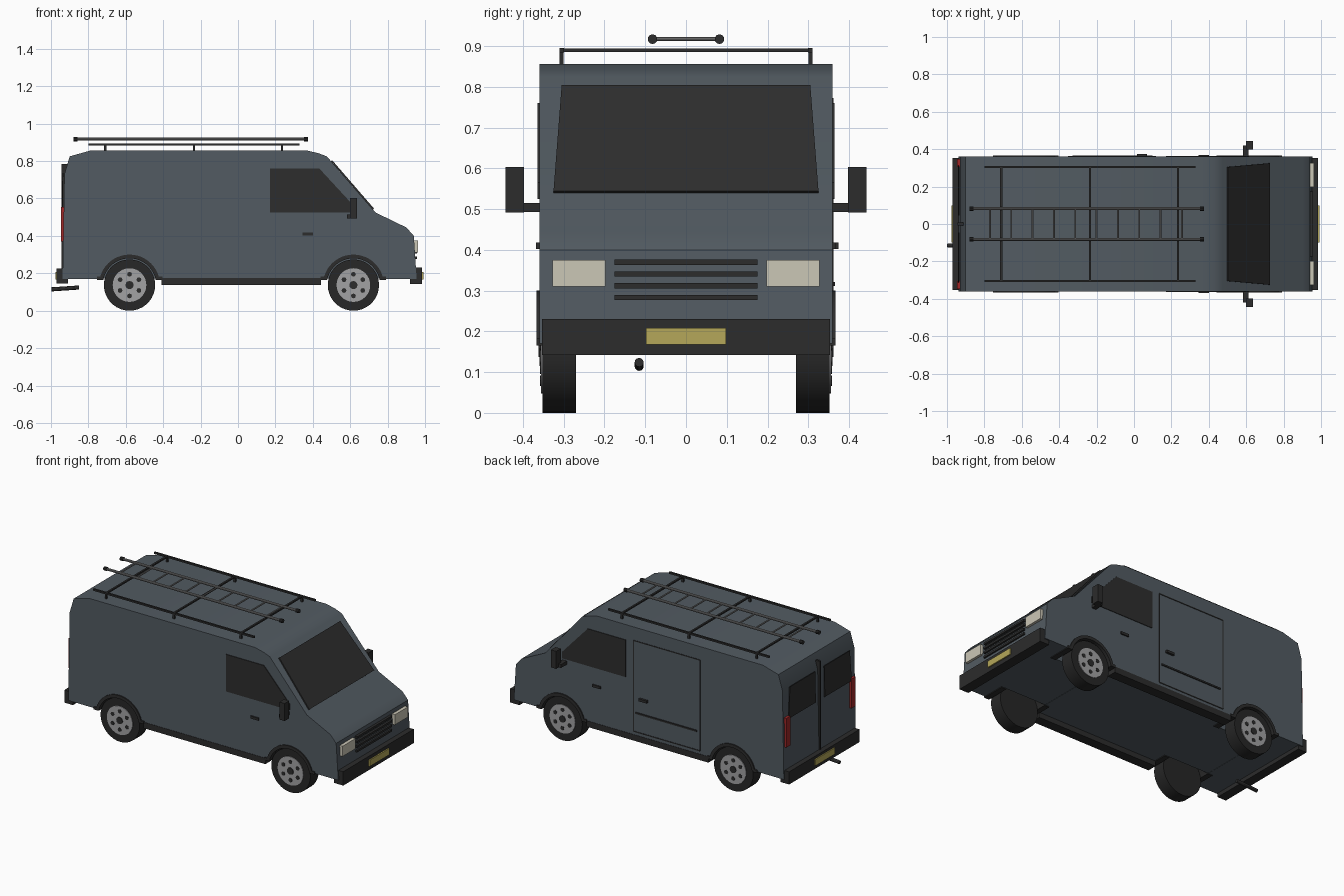
import bpy
import bmesh
from math import cos, sin, pi, sqrt
from mathutils import Vector

cube = bpy.data.objects.get("Cube")
if cube:
    bpy.data.objects.remove(cube)


def material(name, r, g, b):
    m = bpy.data.materials.new(name)
    m.use_nodes = True
    m.diffuse_color = (r, g, b, 1)
    m.node_tree.nodes["Principled BSDF"].inputs["Base Color"].default_value = (r, g, b, 1)
    return m


PAINT = material("slate paint", 0.085, 0.105, 0.122)
TRIM = material("black trim", 0.025, 0.025, 0.025)
GLASS = material("dark glass", 0.027, 0.027, 0.027)
RUBBER = material("tyre rubber", 0.02, 0.02, 0.02)
ALLOY = material("wheel alloy", 0.36, 0.36, 0.37)
LAMP = material("headlight cream", 0.6, 0.57, 0.47)
YELLOW = material("plate yellow", 0.46, 0.39, 0.1)
RED = material("tail light red", 0.35, 0.02, 0.02)
STEEL = material("ladder steel", 0.2, 0.2, 0.2)


def finish(name, bm, mat, smooth=False):
    bmesh.ops.recalc_face_normals(bm, faces=bm.faces)
    mesh = bpy.data.meshes.new(name)
    bm.to_mesh(mesh)
    bm.free()
    mesh.materials.append(mat)
    ob = bpy.data.objects.new(name, mesh)
    bpy.context.collection.objects.link(ob)
    if smooth:
        bpy.ops.object.select_all(action='DESELECT')
        ob.select_set(True)
        bpy.context.view_layer.objects.active = ob
        bpy.ops.object.shade_smooth_by_angle(angle=pi / 6)
    return ob


def prism(name, points, push, mat, smooth=False):
    """Extrude a planar outline along a vector."""
    bm = bmesh.new()
    face = bm.faces.new([bm.verts.new(p) for p in points])
    ext = bmesh.ops.extrude_face_region(bm, geom=[face])
    moved = [v for v in ext["geom"] if isinstance(v, bmesh.types.BMVert)]
    bmesh.ops.translate(bm, verts=moved, vec=push)
    if face.is_valid and all(len(e.link_faces) < 2 for e in face.edges):
        bm.faces.new([v for v in face.verts])
    return finish(name, bm, mat, smooth)


def side_prism(name, outline, y0, y1, mat, smooth=False):
    return prism(name, [(x, y0, z) for x, z in outline], (0, y1 - y0, 0), mat, smooth)


def box(name, xs, ys, zs, mat):
    outline = [(xs[0], zs[0]), (xs[1], zs[0]), (xs[1], zs[1]), (xs[0], zs[1])]
    return side_prism(name, outline, ys[0], ys[1], mat)


def rod(name, a, b, radius, mat, sides=12):
    a, b = Vector(a), Vector(b)
    bm = bmesh.new()
    bmesh.ops.create_cone(bm, cap_ends=True, segments=sides, radius1=radius,
                          radius2=radius, depth=(b - a).length)
    turn = (b - a).to_track_quat('Z', 'Y').to_matrix()
    bmesh.ops.rotate(bm, verts=bm.verts, matrix=turn)
    bmesh.ops.translate(bm, verts=bm.verts, vec=(a + b) / 2)
    return finish(name, bm, mat, True)


FLOOR, HALF = 0.17, 0.36
AXLES = {"rear": -0.58, "front": 0.617}
AXLE_Z, WELL = 0.137, 0.15


def arc(cx, radius, floor, steps=20):
    """Arch points from -x to +x, ending at the given floor height."""
    start = sqrt(radius ** 2 - (floor - AXLE_Z) ** 2)
    low = pi - math_angle(start, floor - AXLE_Z)
    high = pi - low
    return [(cx + radius * cos(low + (high - low) * i / steps),
             AXLE_Z + radius * sin(low + (high - low) * i / steps)) for i in range(steps + 1)]


def math_angle(x, z):
    return Vector((1, 0)).angle(Vector((x, z)))


# Body shell with wheel openings in its side outline
shell = [(-0.938, FLOOR)] + arc(AXLES["rear"], WELL, FLOOR) + arc(AXLES["front"], WELL, FLOOR)
shell += [(0.955, FLOOR), (0.94, 0.40), (0.90, 0.445), (0.735, 0.525), (0.475, 0.825),
          (0.43, 0.842), (0.37, 0.856), (-0.79, 0.856), (-0.90, 0.825), (-0.928, 0.73)]
side_prism("body", shell, -HALF, HALF, PAINT, True)

# Windscreen
screen = [(0.497, -0.305, 0.80), (0.497, 0.305, 0.80), (0.722, 0.325, 0.54), (0.722, -0.325, 0.54)]
prism("windscreen", screen, (0.006, 0, 0.005), GLASS)

# Parts that repeat on both sides
for s, side in ((-1, "near"), (1, "far")):
    window = [(0.17, 0.525), (0.615, 0.525), (0.615, 0.565), (0.435, 0.76), (0.17, 0.76)]
    side_prism(side + "_door_window", window, s * (HALF - 0.002), s * 0.364, GLASS)
    box(side + "_door_handle", (0.345, 0.40), (s * 0.355, s * 0.368), (0.402, 0.418), TRIM)
    box(side + "_sill", (-0.41, 0.445), (s * 0.30, s * 0.362), (0.137, 0.175), TRIM)
    box(side + "_mirror_arm", (0.583, 0.612), (s * 0.35, s * 0.42), (0.493, 0.515), TRIM)
    box(side + "_mirror", (0.6, 0.637), (s * 0.397, s * 0.443), (0.492, 0.603), TRIM)
    box(side + "_headlight", (0.93, 0.962), (s * 0.197, s * 0.327), (0.31, 0.375), LAMP)
    box(side + "_tail_light", (-0.947, -0.92), (s * 0.305, s * 0.347), (0.37, 0.555), RED)
    rear_pane = [(-0.937, s * 0.045, 0.54), (-0.937, s * 0.315, 0.54),
                 (-0.934, s * 0.3, 0.735), (-0.934, s * 0.045, 0.735)]
    prism(side + "_rear_window", rear_pane, (-0.005, 0, 0), GLASS)

    for end, cx in AXLES.items():
        label = side + "_" + end
        # Arch lining with small feet
        inner = arc(cx, 0.143, 0.165)
        outer = arc(cx, 0.163, 0.182)
        feet_out = [(cx + 0.175, 0.182), (cx + 0.175, 0.165)]
        feet_in = [(cx - 0.175, 0.165), (cx - 0.175, 0.182)]
        side_prism(label + "_arch", outer + feet_out + inner[::-1] + feet_in,
                   s * 0.215, s * 0.367, TRIM, True)
        # Wheel
        rod(label + "_tyre", (cx, s * 0.27, AXLE_Z), (cx, s * 0.352, AXLE_Z), AXLE_Z, RUBBER, 36)
        rod(label + "_rim", (cx, s * 0.33, AXLE_Z), (cx, s * 0.356, AXLE_Z), 0.09, ALLOY, 32)
        rod(label + "_hub", (cx, s * 0.35, AXLE_Z), (cx, s * 0.36, AXLE_Z), 0.022, TRIM)
        for k in range(6):
            a = pi / 6 + k * pi / 3
            x, z = cx + 0.058 * cos(a), AXLE_Z + 0.058 * sin(a)
            rod(label + "_rim_hole", (x, s * 0.352, z), (x, s * 0.358, z), 0.013, TRIM, 8)

# Floor filling between the wheel wells
for end, cx in AXLES.items():
    box(end + "_well_floor", (cx - WELL, cx + WELL), (-0.217, 0.217), (FLOOR + 0.001, 0.3), PAINT)

# Bumpers, plates and grille
box("front_bumper", (0.92, 0.985), (-0.353, 0.353), (0.142, 0.23), TRIM)
box("rear_bumper", (-0.97, -0.91), (-0.353, 0.353), (0.145, 0.225), TRIM)
box("front_plate", (0.984, 0.993), (-0.098, 0.098), (0.168, 0.208), YELLOW)
box("rear_plate", (-0.977, -0.969), (-0.098, 0.098), (0.168, 0.208), YELLOW)
for i in range(4):
    z = 0.283 + i * 0.029
    box("grille_bar", (0.93, 0.958), (-0.175, 0.175), (z - 0.0065, z + 0.0065), TRIM)

# Rear door seam and exhaust
box("rear_door_seam", (-0.943, -0.905), (-0.007, 0.007), (0.22, 0.785), TRIM)
rod("exhaust", (-0.998, -0.115, 0.114), (-0.85, -0.115, 0.124), 0.011, TRIM)

# Sliding door on the far side
SKIN = (HALF - 0.002, 0.3625)
for x in (-0.35, 0.115):
    box("sliding_door_edge", (x - 0.003, x + 0.003), SKIN, (0.195, 0.77), TRIM)
for z in (0.195, 0.77):
    box("sliding_door_edge", (-0.35, 0.115), SKIN, (z - 0.003, z + 0.003), TRIM)
box("sliding_door_rail", (-0.33, 0.1), (0.355, 0.366), (0.311, 0.321), TRIM)
box("sliding_door_handle", (0.015, 0.07), (0.355, 0.374), (0.402, 0.418), TRIM)

# Roof rack
for s in (-1, 1):
    box("rack_rail", (-0.80, 0.33), (s * 0.299, s * 0.311), (0.884, 0.895), TRIM)
    for x in (-0.71, -0.235, 0.235):
        box("rack_post", (x - 0.006, x + 0.006), (s * 0.3, s * 0.31), (0.85, 0.887), TRIM)
for x in (-0.71, -0.235, 0.235):
    box("rack_crossbar", (x - 0.006, x + 0.006), (-0.305, 0.305), (0.885, 0.894), TRIM)

# Ladder
LADDER_Z = 0.917
for y in (-0.082, 0.082):
    rod("ladder_rail", (-0.87, y, LADDER_Z), (0.36, y, LADDER_Z), 0.008, STEEL, 10)
    for x in (-0.88, 0.352):
        rod("ladder_cap", (x, y, LADDER_Z), (x + 0.022, y, LADDER_Z), 0.012, TRIM, 10)
for i in range(10):
    x = -0.77 + i * 0.114
    rod("ladder_rung", (x, -0.082, LADDER_Z), (x, 0.082, LADDER_Z), 0.005, STEEL, 8)
